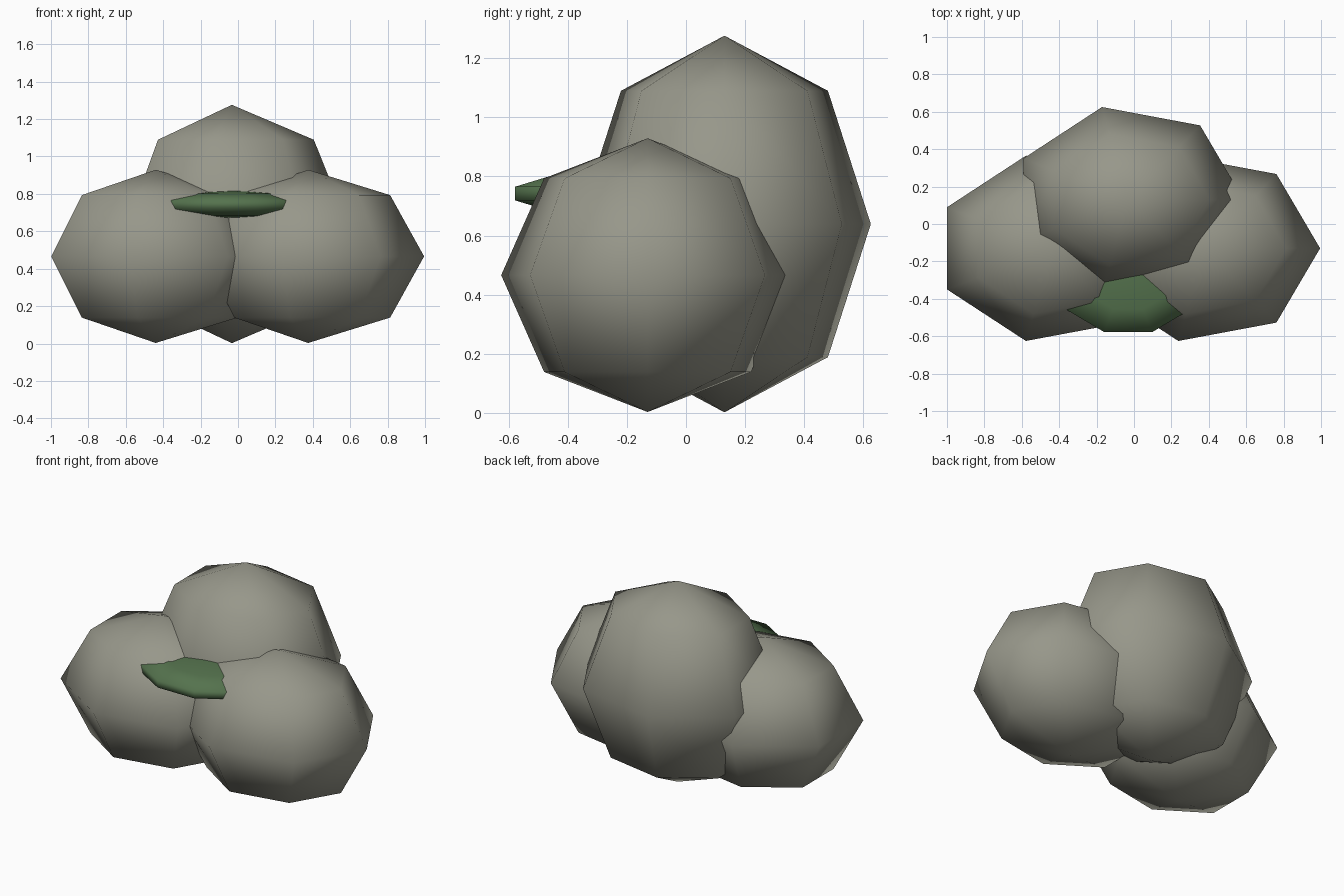
import bpy, bmesh, math

if "Cube" in bpy.data.objects:
    bpy.data.objects.remove(bpy.data.objects["Cube"])


def material(name, rgb):
    m = bpy.data.materials.new(name)
    m.diffuse_color = (*rgb, 1.0)
    m.use_nodes = True
    m.node_tree.nodes["Principled BSDF"].inputs["Base Color"].default_value = m.diffuse_color
    return m


def faceted_ball(name, centre, radii, segments, rings, mat):
    """Low-poly ellipsoid with a vertex column on +x and a pole on +z."""
    bm = bmesh.new()
    loops = []
    for i in range(1, rings):
        lat = math.pi * i / rings
        loop = []
        for j in range(segments):
            a = 2 * math.pi * j / segments
            loop.append(bm.verts.new((radii[0] * math.sin(lat) * math.cos(a),
                                      radii[1] * math.sin(lat) * math.sin(a),
                                      radii[2] * math.cos(lat))))
        loops.append(loop)
    top = bm.verts.new((0, 0, radii[2]))
    bottom = bm.verts.new((0, 0, -radii[2]))
    for j in range(segments):
        k = (j + 1) % segments
        bm.faces.new((top, loops[0][j], loops[0][k]))
        bm.faces.new((bottom, loops[-1][k], loops[-1][j]))
        for up, low in zip(loops, loops[1:]):
            bm.faces.new((up[j], low[j], low[k], up[k]))
    bmesh.ops.recalc_face_normals(bm, faces=bm.faces)
    for f in bm.faces:
        f.smooth = True
    mesh = bpy.data.meshes.new(name)
    bm.to_mesh(mesh)
    bm.free()
    mesh.materials.append(mat)
    ob = bpy.data.objects.new(name, mesh)
    ob.location = centre
    bpy.context.collection.objects.link(ob)
    return ob


stone = material("grey_stone", (0.31, 0.31, 0.255))
moss = material("moss_green", (0.09, 0.17, 0.075))

# Three boulders: two low ones in front, a tall one behind
faceted_ball("left_boulder", (-0.44, -0.13, 0.466), (0.62, 0.508, 0.463), 7, 4, stone)
faceted_ball("right_boulder", (0.375, -0.13, 0.466), (0.62, 0.508, 0.463), 7, 4, stone)
faceted_ball("back_boulder", (-0.033, 0.13, 0.639), (0.62, 0.508, 0.637), 7, 4, stone)

# Flat moss pad wedged between the boulders
faceted_ball("moss_pad", (-0.031, -0.256, 0.742), (0.436, 0.356, 0.075), 10, 5, moss)
